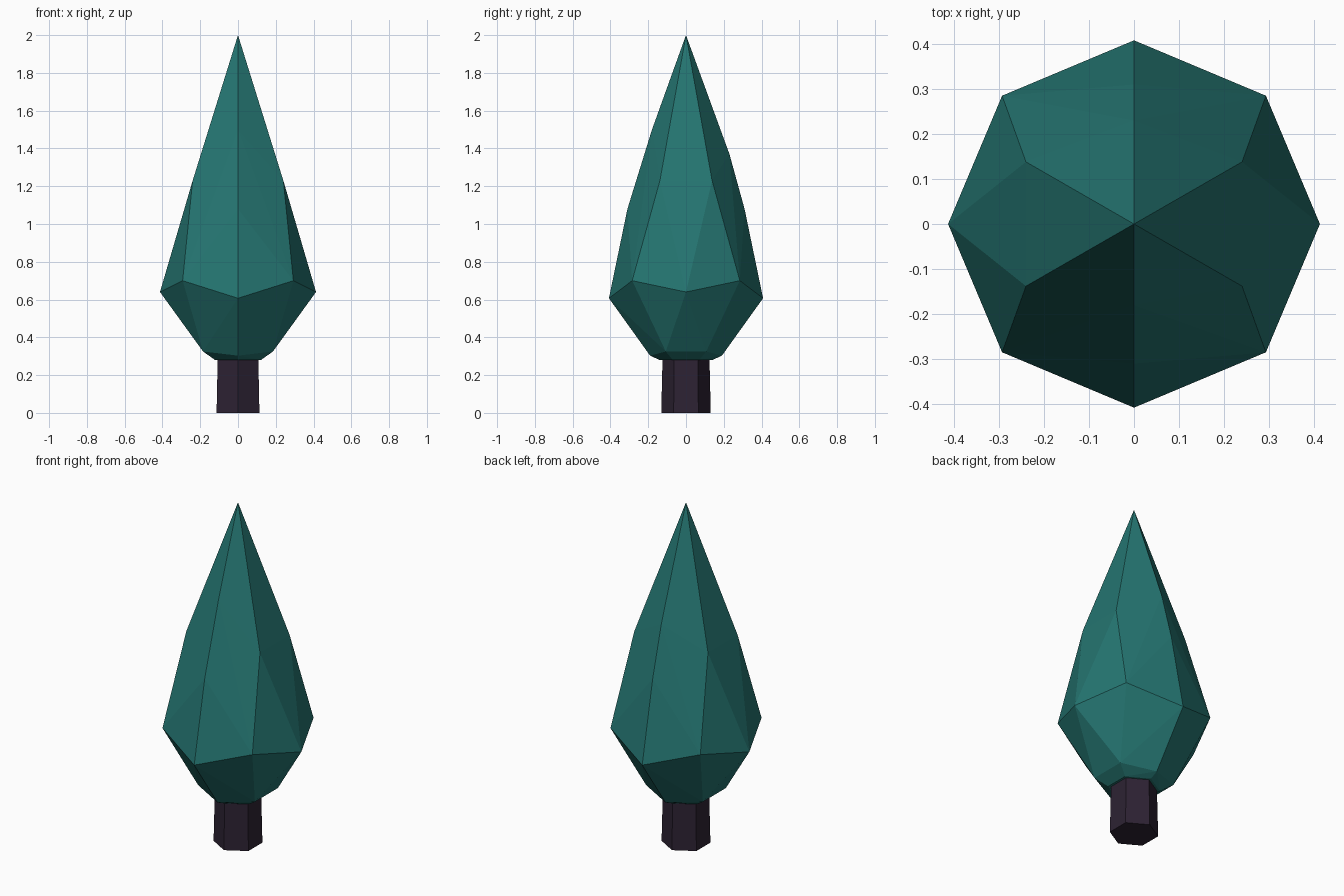
import bpy, bmesh, math

if "Cube" in bpy.data.objects:
    bpy.data.objects.remove(bpy.data.objects["Cube"])


def material(name, rgb):
    m = bpy.data.materials.new(name)
    m.diffuse_color = (*rgb, 1)
    m.use_nodes = True
    m.node_tree.nodes["Principled BSDF"].inputs["Base Color"].default_value = m.diffuse_color
    return m


def hull_object(name, points, mat):
    """Flat-faced convex solid around the given points."""
    bm = bmesh.new()
    for p in points:
        bm.verts.new(p)
    res = bmesh.ops.convex_hull(bm, input=bm.verts[:])
    loose = [v for v in bm.verts if not v.link_faces]
    bmesh.ops.delete(bm, geom=loose, context='VERTS')
    bmesh.ops.recalc_face_normals(bm, faces=bm.faces[:])
    me = bpy.data.meshes.new(name)
    bm.to_mesh(me)
    bm.free()
    me.materials.append(mat)
    ob = bpy.data.objects.new(name, me)
    bpy.context.collection.objects.link(ob)
    return ob


def hexagon(r, z):
    return [(r * math.cos(math.radians(a)), r * math.sin(math.radians(a)), z)
            for a in range(30, 390, 60)]


green = material("teal foliage", (0.018, 0.178, 0.165))
bark = material("dark plum bark", (0.026, 0.016, 0.033))

# Foliage: pointed six-sided top flowing into an eight-sided belly
pts = [(0, 0, 2)]
pts += [(0, 0.23, 1.37), (0, -0.18, 1.5)]          # end of the tip's ridges
for s in (-1, 1):
    pts += [(s * 0.413, 0, 0.64), (0, s * 0.408, 0.607), (0, s * 0.31, 1.08)]
    for t in (-1, 1):
        pts += [(s * 0.293, t * 0.285, 0.70), (s * 0.24, t * 0.138, 1.23)]
        pts += [(s * 0.185, t * 0.107, 0.325)]     # lower ring
    pts += [(0, s * 0.19, 0.303)]
pts += hexagon(0.14, 0.28)
hull_object("foliage", pts, green)

# Trunk: slightly tapered hexagonal post
hull_object("trunk", hexagon(0.131, 0) + hexagon(0.124, 0.30), bark)
